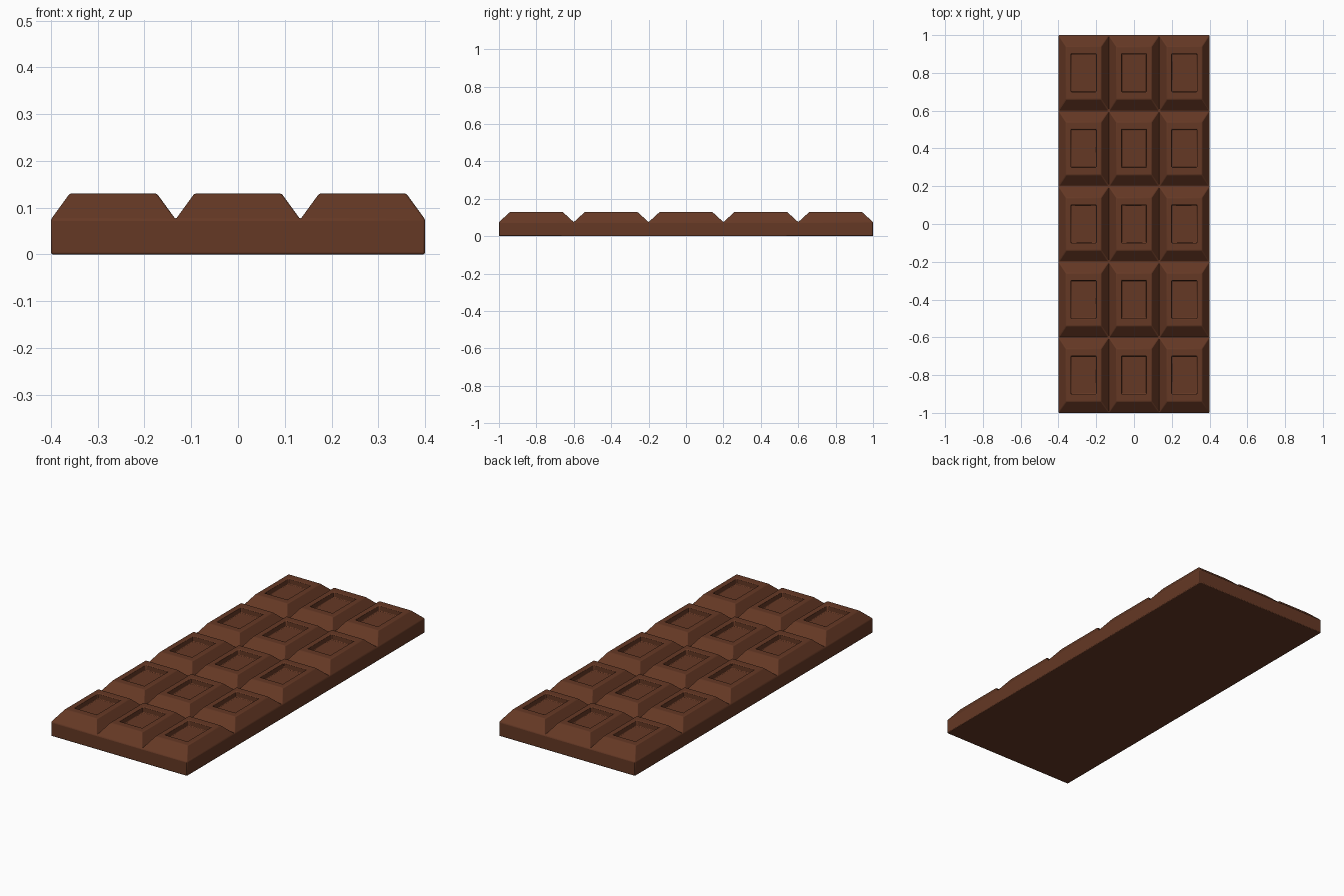
import bpy, bmesh

if "Cube" in bpy.data.objects:
    bpy.data.objects.remove(bpy.data.objects["Cube"])

NX, NY = 3, 5
W, L = 0.8, 2.0
CX, CY = W / NX, L / NY
Z_GROOVE, Z_TOP, DEPTH = 0.075, 0.13, 0.03

bm = bmesh.new()


def ring(cx, cy, scale, z):
    return [bm.verts.new((cx + sx * CX * scale / 2, cy + sy * CY * scale / 2, z))
            for sx, sy in ((-1, -1), (1, -1), (1, 1), (-1, 1))]


def bridge(a, b):
    for k in range(4):
        n = (k + 1) % 4
        bm.faces.new((a[k], a[n], b[n], b[k]))


# Moulded pieces: sloped sides, flat rim, sunken centre
for i in range(NX):
    for j in range(NY):
        cx, cy = -W / 2 + CX * (i + 0.5), -L / 2 + CY * (j + 0.5)
        rings = [ring(cx, cy, s, z) for s, z in (
            (1, Z_GROOVE), (0.7, Z_TOP), (0.5, Z_TOP), (0.5, Z_TOP - DEPTH))]
        for a, b in zip(rings, rings[1:]):
            bridge(a, b)
        bm.faces.new(rings[-1])
bmesh.ops.remove_doubles(bm, verts=bm.verts, dist=1e-4)

# Slab sides and underside
rim = [e for e in bm.edges if e.is_boundary]
ext = bmesh.ops.extrude_edge_only(bm, edges=rim)["geom"]
for v in ext:
    if isinstance(v, bmesh.types.BMVert):
        v.co.z = 0
bmesh.ops.contextual_create(bm, geom=[e for e in bm.edges if e.is_boundary])
bmesh.ops.recalc_face_normals(bm, faces=bm.faces)
bmesh.ops.dissolve_limit(bm, angle_limit=0.01, verts=bm.verts, edges=bm.edges)

mesh = bpy.data.meshes.new("chocolate_bar")
bm.to_mesh(mesh)
bm.free()
bar = bpy.data.objects.new("chocolate_bar", mesh)
bpy.context.collection.objects.link(bar)

# Slightly softened edges
bev = bar.modifiers.new("soft_edges", "BEVEL")
bev.width, bev.segments = 0.004, 2
bev.limit_method, bev.angle_limit = "ANGLE", 0.5

mat = bpy.data.materials.new("chocolate")
mat.diffuse_color = (0.13, 0.04, 0.018, 1)
mat.use_nodes = True
mat.node_tree.nodes["Principled BSDF"].inputs["Base Color"].default_value = mat.diffuse_color
mesh.materials.append(mat)

bpy.context.view_layer.objects.active = bar
bar.select_set(True)
bpy.ops.object.shade_smooth_by_angle(angle=0.5)
